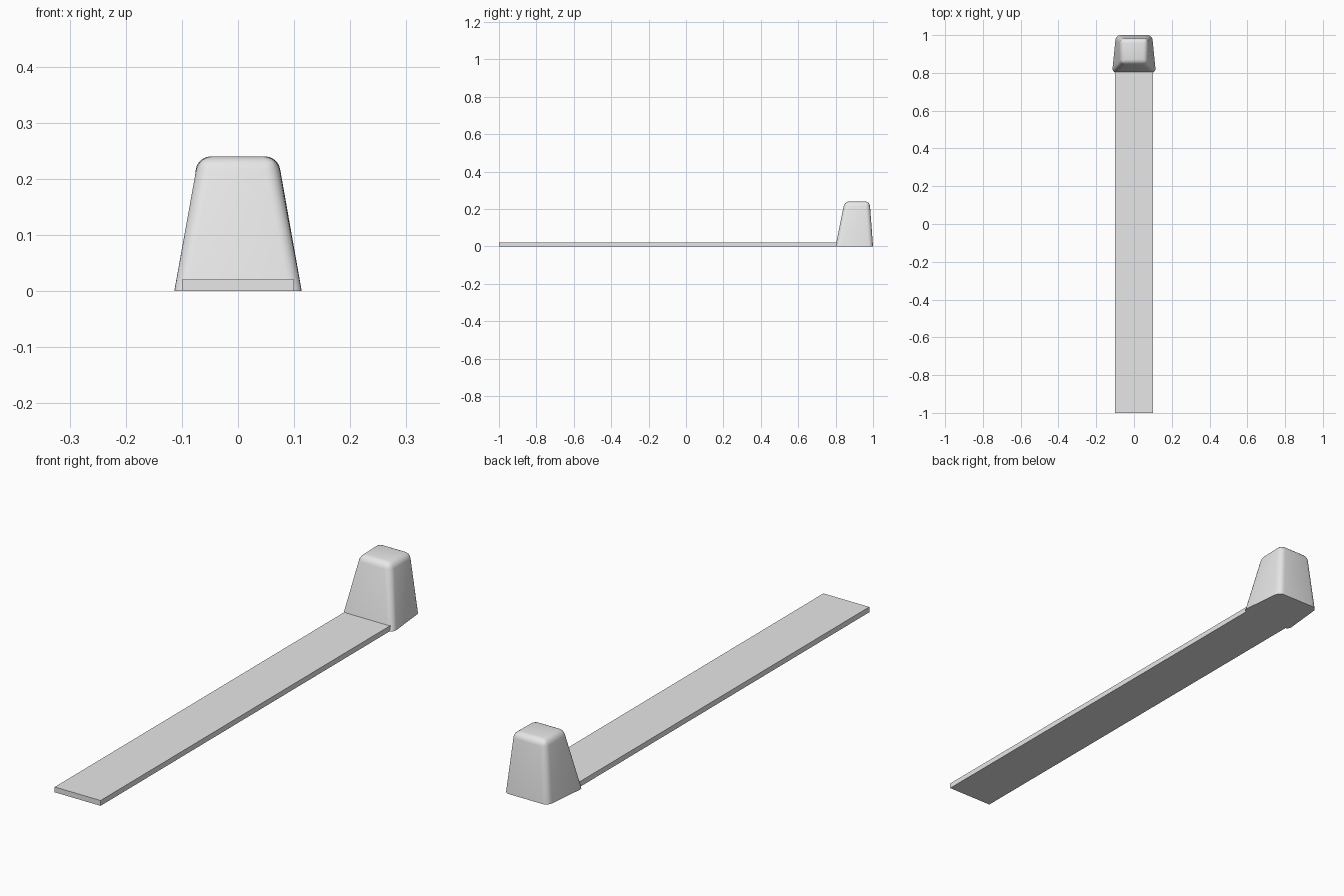
import bpy, bmesh, math

if "Cube" in bpy.data.objects:
    bpy.data.objects.remove(bpy.data.objects["Cube"])

grey = bpy.data.materials.new("plain_grey")
grey.diffuse_color = (0.8, 0.8, 0.8, 1)
grey.use_nodes = True
grey.node_tree.nodes["Principled BSDF"].inputs["Base Color"].default_value = grey.diffuse_color


def finish(name, bm):
    bmesh.ops.recalc_face_normals(bm, faces=bm.faces[:])
    mesh = bpy.data.meshes.new(name)
    bm.to_mesh(mesh)
    bm.free()
    mesh.materials.append(grey)
    ob = bpy.data.objects.new(name, mesh)
    bpy.context.collection.objects.link(ob)
    return ob


def rounded_shell(bm, base, top, radius):
    """Tapered, open-bottomed box; a ring is (front y, back y, front half width, back half width, z)."""
    rings = []
    for y0, y1, w0, w1, z in (base, top):
        rings.append([bm.verts.new(p) for p in
                      ((-w0, y0, z), (w0, y0, z), (w1, y1, z), (-w1, y1, z))])
    lo, hi = rings
    faces = [bm.faces.new(hi), bm.faces.new(lo[::-1])]
    for i in range(4):
        j = (i + 1) % 4
        faces.append(bm.faces.new((lo[i], lo[j], hi[j], hi[i])))
    edges = {e for f in faces for e in f.edges if any(v in hi for v in e.verts)}
    bmesh.ops.bevel(bm, geom=list(edges), offset=radius, segments=5,
                    profile=0.5, affect='EDGES', clamp_overlap=True)
    bottom = [f for f in bm.faces if all(abs(v.co.z) < 1e-5 for v in f.verts)]
    bmesh.ops.delete(bm, geom=bottom, context='FACES_ONLY')


# Hollow tapered cap: outer and inner shells joined by a flat rim
bm = bmesh.new()
rounded_shell(bm, (0.80, 1.0, 0.116, 0.096, 0), (0.848, 0.982, 0.069, 0.074, 0.24), 0.024)
rounded_shell(bm, (0.82, 0.98, 0.094, 0.078, 0), (0.864, 0.964, 0.051, 0.056, 0.22), 0.015)
bmesh.ops.bridge_loops(bm, edges=[e for e in bm.edges if e.is_boundary])
cap = finish("hollow_cap", bm)
cap.data.shade_smooth()
cap.data.set_sharp_from_angle(angle=math.radians(35))

# Long flat strip running forward from the cap's front wall
bm = bmesh.new()
bmesh.ops.create_cube(bm, size=1)
bmesh.ops.scale(bm, vec=(0.2, 1.812, 0.021), verts=bm.verts)
bmesh.ops.translate(bm, vec=(0, -0.094, 0.0105), verts=bm.verts)
finish("flat_strip", bm)
